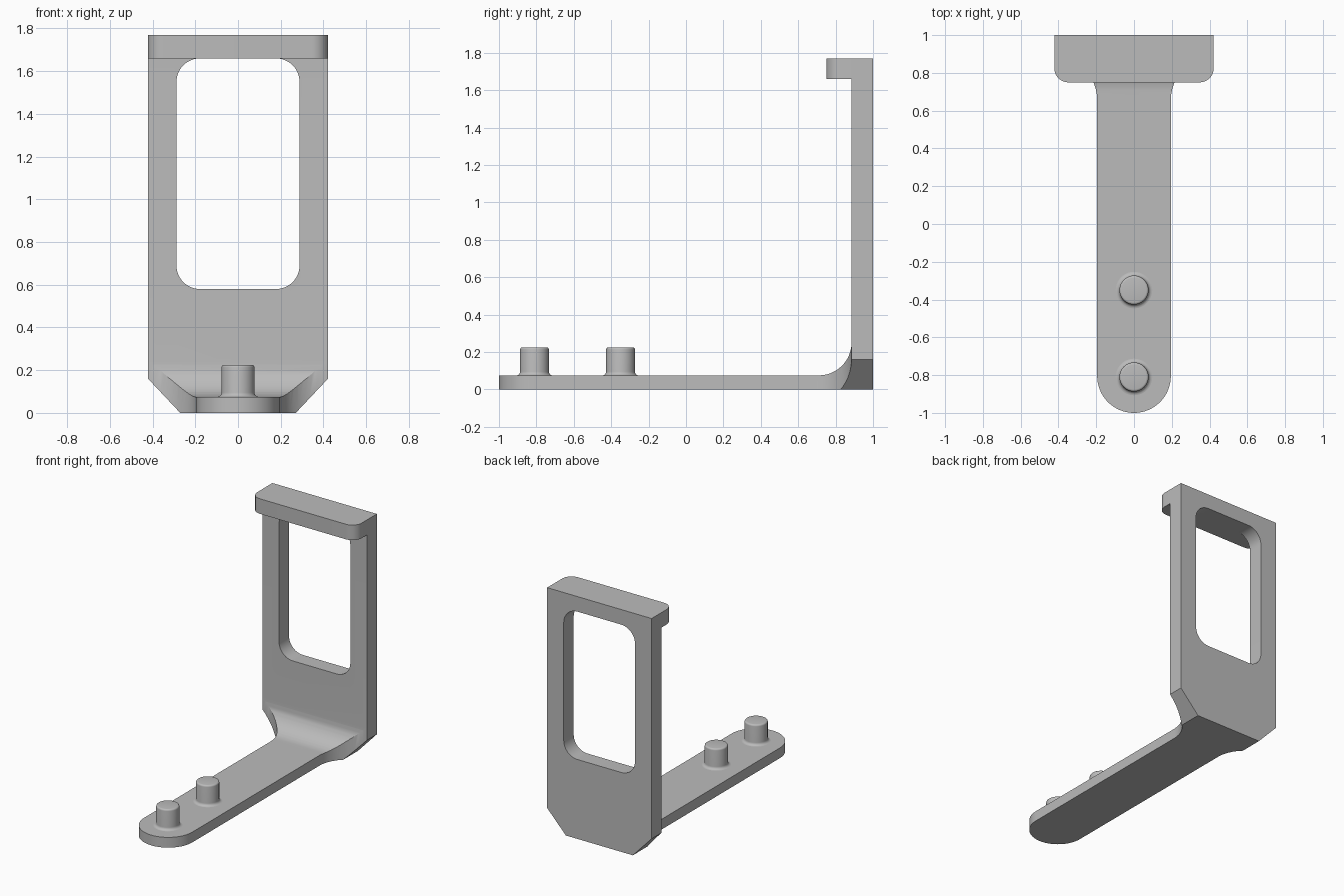
import bpy, bmesh, math

if "Cube" in bpy.data.objects:
    bpy.data.objects.remove(bpy.data.objects["Cube"])

grey = bpy.data.materials.new("light grey")
grey.diffuse_color = (0.5, 0.5, 0.5, 1)
grey.use_nodes = True
grey.node_tree.nodes["Principled BSDF"].inputs["Base Color"].default_value = grey.diffuse_color


def arc(cx, cy, r, a0, a1, n=12):
    """Points along an arc, angles in degrees."""
    angles = [math.radians(a0 + (a1 - a0) * i / n) for i in range(n + 1)]
    return [(cx + r * math.cos(a), cy + r * math.sin(a)) for a in angles]


def prism(name, pts, axis, lo, hi):
    """Extrude a 2D outline along one axis."""
    place = {"x": lambda u, v, w: (w, u, v),
             "y": lambda u, v, w: (u, w, v),
             "z": lambda u, v, w: (u, v, w)}[axis]
    bm = bmesh.new()
    low = [bm.verts.new(place(u, v, lo)) for u, v in pts]
    high = [bm.verts.new(place(u, v, hi)) for u, v in pts]
    bm.faces.new(low)
    bm.faces.new(high)
    for i in range(len(pts)):
        j = (i + 1) % len(pts)
        bm.faces.new((low[i], low[j], high[j], high[i]))
    return finish(bm, name)


def finish(bm, name):
    bmesh.ops.recalc_face_normals(bm, faces=bm.faces)
    me = bpy.data.meshes.new(name)
    bm.to_mesh(me)
    bm.free()
    me.materials.append(grey)
    ob = bpy.data.objects.new(name, me)
    bpy.context.collection.objects.link(ob)
    return ob


def activate(ob):
    bpy.ops.object.select_all(action="DESELECT")
    ob.select_set(True)
    bpy.context.view_layer.objects.active = ob


def combine(ob, other, operation):
    """Apply a boolean and discard the second solid."""
    mod = ob.modifiers.new("combine", "BOOLEAN")
    mod.operation, mod.object, mod.solver = operation, other, "EXACT"
    activate(ob)
    bpy.ops.object.modifier_apply(modifier=mod.name)
    bpy.data.objects.remove(other)


def mirror(pts):
    return [(-x, y) for x, y in reversed(pts)]


HALF, ARM, FRONT, TOP = 0.422, 0.195, 0.885, 1.77

# Bracket: plan outline with round arm tip and flared root
flare_r = HALF - ARM
right = arc(HALF, FRONT - flare_r, flare_r, 180, 90) + [(HALF, 1)]
plan = arc(0, ARM - 1, ARM, 180, 360, 32) + right + mirror(right)
bracket = prism("bracket", plan, "z", -0.1, 2)

# Side outline: arm, inner fillet, upright
side = ([(-1.1, 0), (1.1, 0), (1.1, TOP), (FRONT, TOP)]
        + arc(FRONT - 0.175, 0.25, 0.175, 0, -90) + [(-1.1, 0.075)])
combine(bracket, prism("side_outline", side, "x", -1, 1), "INTERSECT")

# Front outline: chamfered lower corners
edge = [(0.12, -0.16), (0.572, 0.32), (0.572, 2)]
combine(bracket, prism("front_outline", edge + mirror(edge), "y", -1.2, 1.2),
        "INTERSECT")

# Rounded window through the upright
w, r, z0, z1 = 0.288, 0.11, 0.58, 1.66
window = (arc(w - r, z0 + r, r, -90, 0) + arc(w - r, z1 - r, r, 0, 90)
          + arc(r - w, z1 - r, r, 90, 180) + arc(r - w, z0 + r, r, 180, 270))
combine(bracket, prism("window", window, "y", 0.6, 1.2), "DIFFERENCE")

# Top lip with rounded front corners
corner = arc(HALF - 0.075, 0.825, 0.075, -90, 0) + [(HALF, 1)]
combine(bracket, prism("lip", corner + mirror(corner), "z", z1, TOP), "UNION")


def peg(name, y):
    """Round peg with a base fillet and softened top edge."""
    profile = ([(0.097, 0.07)] + arc(0.097, 0.095, 0.02, 270, 180, 5)
               + arc(0.065, 0.213, 0.012, 0, 90, 4))
    n = 40
    bm = bmesh.new()
    rings = [[bm.verts.new((rad * math.cos(2 * math.pi * i / n),
                            y + rad * math.sin(2 * math.pi * i / n), z))
              for i in range(n)] for rad, z in profile]
    for a, b in zip(rings, rings[1:]):
        for i in range(n):
            j = (i + 1) % n
            bm.faces.new((a[i], a[j], b[j], b[i]))
    bm.faces.new(rings[0])
    bm.faces.new(rings[-1])
    return finish(bm, name)


parts = [bracket, peg("front_peg", -0.81), peg("rear_peg", -0.35)]
for ob in parts:
    activate(ob)
    bpy.ops.object.shade_smooth_by_angle(angle=math.radians(25))
